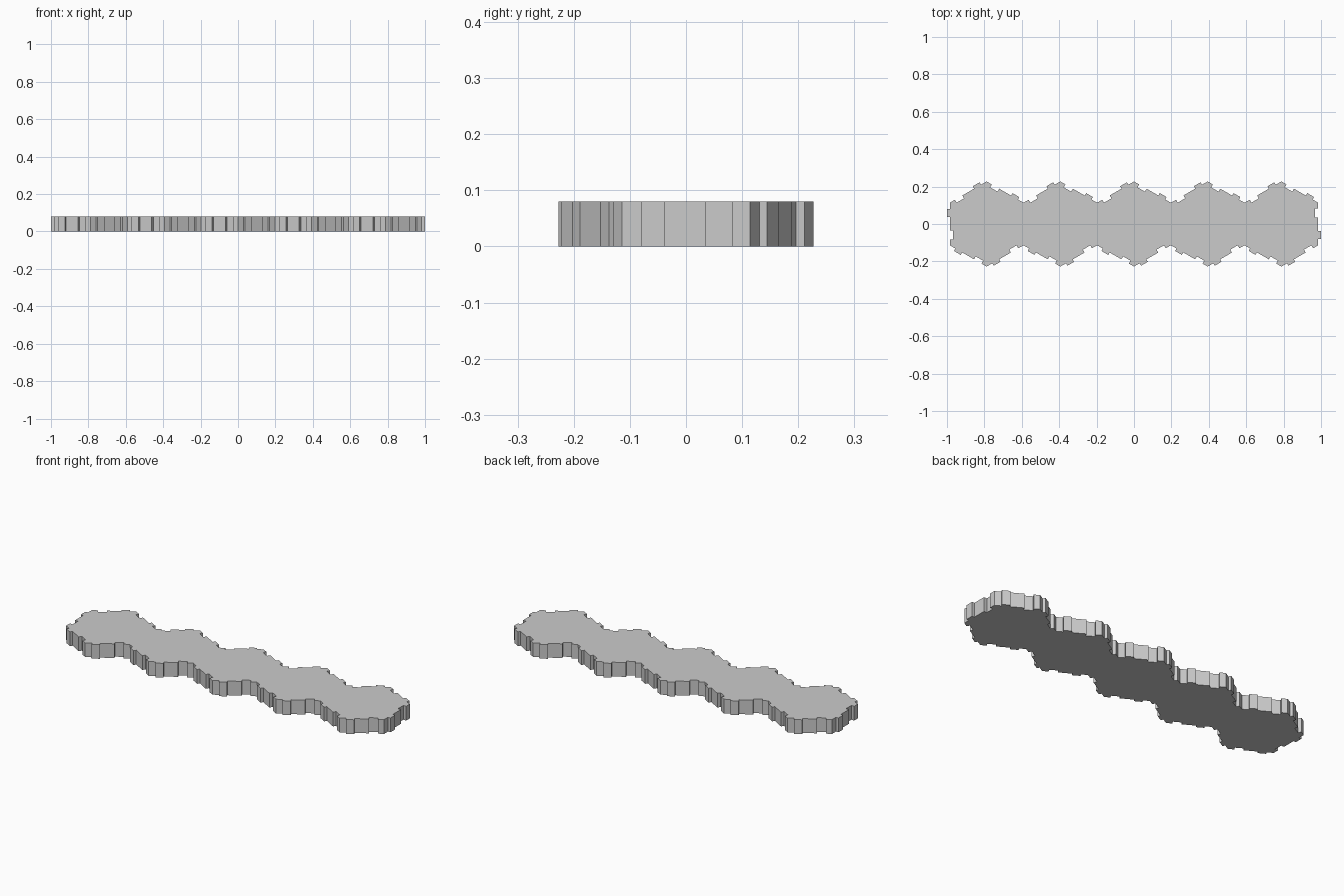
import bpy, bmesh, math

if "Cube" in bpy.data.objects:
    bpy.data.objects.remove(bpy.data.objects["Cube"])

APOTHEM = 0.197
HALF = APOTHEM / math.sqrt(3)   # half of one hexagon side
HEIGHT = 0.08
TILES = [(i - 2) * 2 * APOTHEM for i in range(5)]

# One interlocking hexagon side: (along side, outward), a tab then a notch
SIDE = [(-HALF, 0), (-0.079, 0), (-0.079, 0.015), (-0.037, 0.015), (-0.037, 0),
        (0.036, 0), (0.036, -0.018), (0.082, -0.018), (0.082, 0)]


def side(cx, angle):
    c, s = math.cos(math.radians(angle)), math.sin(math.radians(angle))
    return [(cx + (APOTHEM + out) * c - t * s, (APOTHEM + out) * s + t * c)
            for t, out in SIDE]


# Walk counter-clockwise round the outside of the joined row
outline = []
for cx in TILES:
    outline += side(cx, 240) + side(cx, 300)
outline += side(TILES[-1], 0)
for cx in reversed(TILES):
    outline += side(cx, 60) + side(cx, 120)
outline += side(TILES[0], 180)

# Extrude the outline to a flat slab
bm = bmesh.new()
base = bm.faces.new([bm.verts.new((x, y, 0)) for x, y in outline])
ext = bmesh.ops.extrude_face_region(bm, geom=[base], use_keep_orig=True)
top = [v for v in ext["geom"] if isinstance(v, bmesh.types.BMVert)]
bmesh.ops.translate(bm, verts=top, vec=(0, 0, HEIGHT))
bmesh.ops.recalc_face_normals(bm, faces=bm.faces)
mesh = bpy.data.meshes.new("hex_tile_row")
bm.to_mesh(mesh)
bm.free()
bpy.context.collection.objects.link(bpy.data.objects.new("hex_tile_row", mesh))
